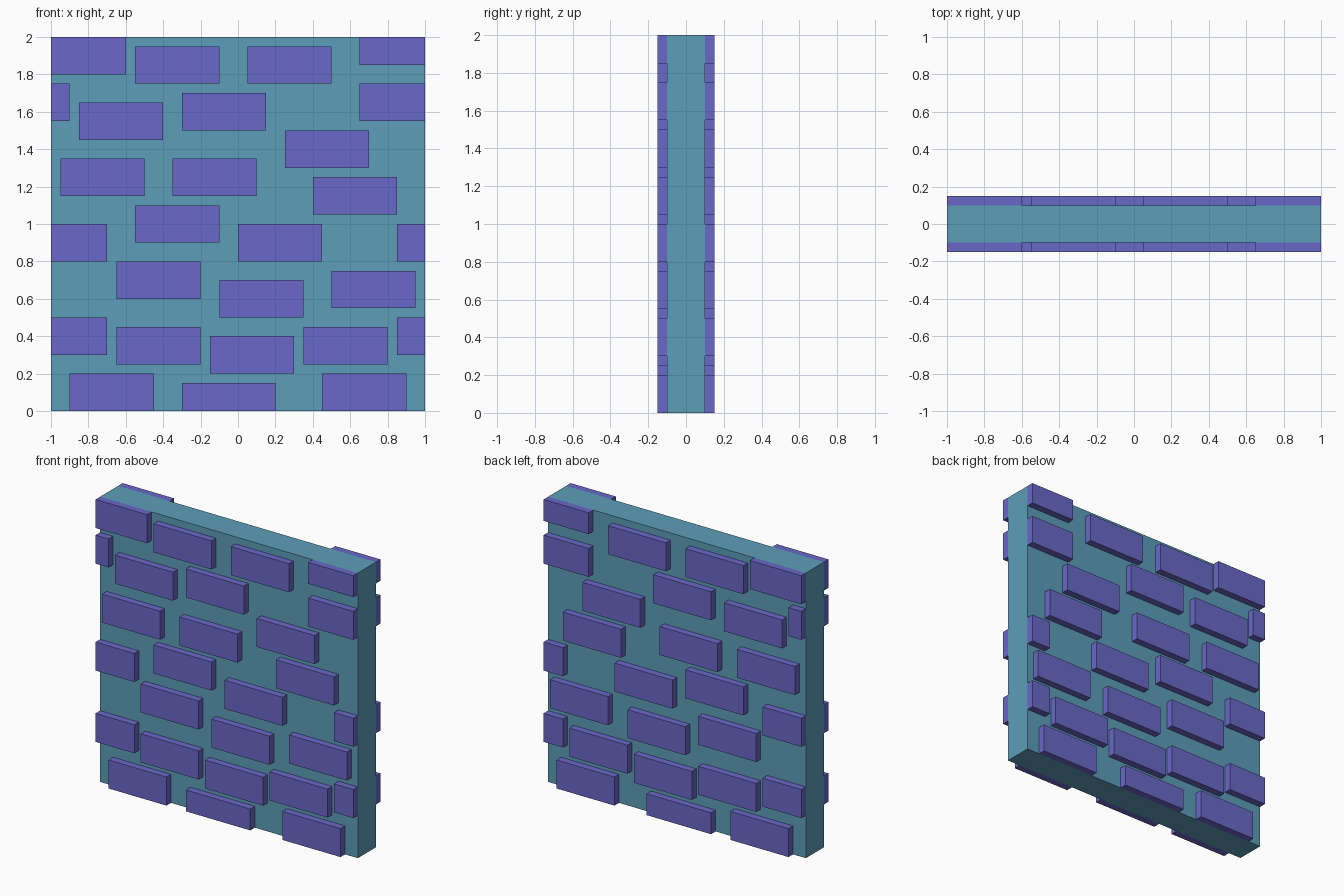
import bpy
import bmesh

if "Cube" in bpy.data.objects:
    bpy.data.objects.remove(bpy.data.objects["Cube"])


def material(name, rgb):
    m = bpy.data.materials.new(name)
    m.diffuse_color = (*rgb, 1)
    m.use_nodes = True
    m.node_tree.nodes["Principled BSDF"].inputs["Base Color"].default_value = m.diffuse_color
    return m


mortar = material("teal mortar", (0.109, 0.337, 0.485))
brick = material("violet brick", (0.144, 0.138, 0.578))


def add_box(bm, x0, x1, y0, y1, z0, z1):
    vs = bmesh.ops.create_cube(bm, size=1)["verts"]
    for v in vs:
        v.co.x = x1 if v.co.x > 0 else x0
        v.co.y = y1 if v.co.y > 0 else y0
        v.co.z = z1 if v.co.z > 0 else z0


def make_object(name, boxes, mat):
    bm = bmesh.new()
    for b in boxes:
        add_box(bm, *b)
    me = bpy.data.meshes.new(name)
    bm.to_mesh(me)
    bm.free()
    me.materials.append(mat)
    ob = bpy.data.objects.new(name, me)
    bpy.context.collection.objects.link(ob)
    return ob


# Wall core
make_object("wall_core", [(-1, 1, -0.1, 0.1, 0, 2)], mortar)

# Full-size bricks (0.45 x 0.2): left edge and bottom edge
W, H = 0.45, 0.2
full = [(-0.55, 1.75), (0.05, 1.75), (-0.85, 1.45), (-0.3, 1.5), (0.25, 1.3),
        (-0.95, 1.15), (-0.35, 1.15), (0.4, 1.05), (-0.55, 0.9), (0, 0.8),
        (-0.65, 0.6), (-0.1, 0.5), (0.5, 0.55), (-0.65, 0.25), (-0.15, 0.2),
        (0.35, 0.25), (-0.9, 0), (0.45, 0)]
bricks = [(x, x + W, z, z + H) for x, z in full]

# Bricks cut off by the wall's edges: x0, x1, z0, z1
bricks += [(-1, -0.6, 1.8, 2), (0.65, 1, 1.85, 2), (-1, -0.9, 1.55, 1.75),
           (0.65, 1, 1.55, 1.75), (-1, -0.7, 0.8, 1), (0.85, 1, 0.8, 1),
           (-1, -0.7, 0.3, 0.5), (0.85, 1, 0.3, 0.5), (-0.3, 0.2, 0, 0.15)]

# The back repeats the front, mirrored in y
for name, y0, y1 in (("front_bricks", -0.15, -0.1), ("back_bricks", 0.1, 0.15)):
    make_object(name, [(a, b, y0, y1, c, d) for a, b, c, d in bricks], brick)
